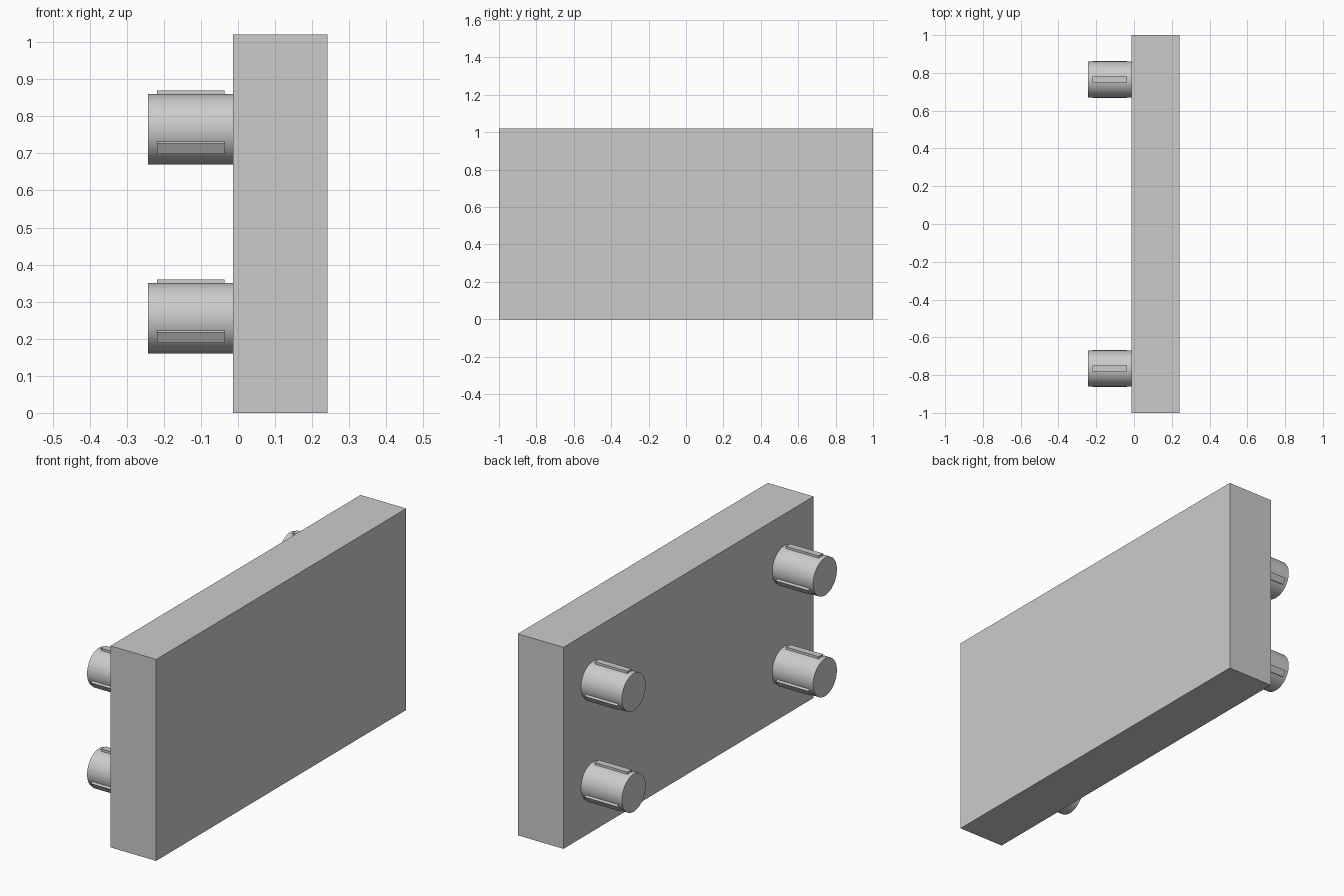
import bpy
import math
from mathutils import Matrix, Vector

default = bpy.data.objects.get("Cube")
if default:
    bpy.data.objects.remove(default, do_unlink=True)

grey = bpy.data.materials.new("light_grey")
grey.use_nodes = True
colour = (0.6, 0.6, 0.6, 1)
grey.diffuse_color = colour
grey.node_tree.nodes["Principled BSDF"].inputs["Base Color"].default_value = colour

FRONT_X, PEG_END = -0.014, -0.243
RADIUS, RIB_RADIUS, RIB_WIDTH = 0.095, 0.105, 0.033


def box(name, size, matrix):
    bpy.ops.mesh.primitive_cube_add(size=1)
    obj = bpy.context.object
    obj.name = name
    obj.data.transform(matrix @ Matrix.Diagonal((*size, 1)))
    obj.data.materials.append(grey)
    return obj


def peg(name, y, z):
    # Round peg sticking out of the block's -x face
    bpy.ops.mesh.primitive_cylinder_add(
        vertices=64, radius=RADIUS, depth=FRONT_X - PEG_END,
        location=((FRONT_X + PEG_END) / 2, y, z), rotation=(0, math.pi / 2, 0))
    obj = bpy.context.object
    obj.name = name
    obj.data.materials.append(grey)
    bpy.ops.object.shade_smooth_by_angle(angle=math.radians(30))

    # Three thin grip ribs, sunk slightly into the peg
    depth = 0.02
    for i in range(3):
        turn = Matrix.Rotation(i * math.tau / 3, 4, 'X')
        place = Matrix.Translation(Vector((-0.128, y, z))) @ turn
        box(f"{name}_rib_{i + 1}", (0.182, RIB_WIDTH, depth),
            place @ Matrix.Translation((0, 0, RIB_RADIUS - depth / 2)))


# Main block
box("block", (0.256, 2, 1.02), Matrix.Translation((0.114, 0, 0.51)))

# Four pegs
for side, y in (("front", -0.765), ("back", 0.765)):
    for level, z in (("lower", 0.255), ("upper", 0.765)):
        peg(f"{side}_{level}_peg", y, z)
